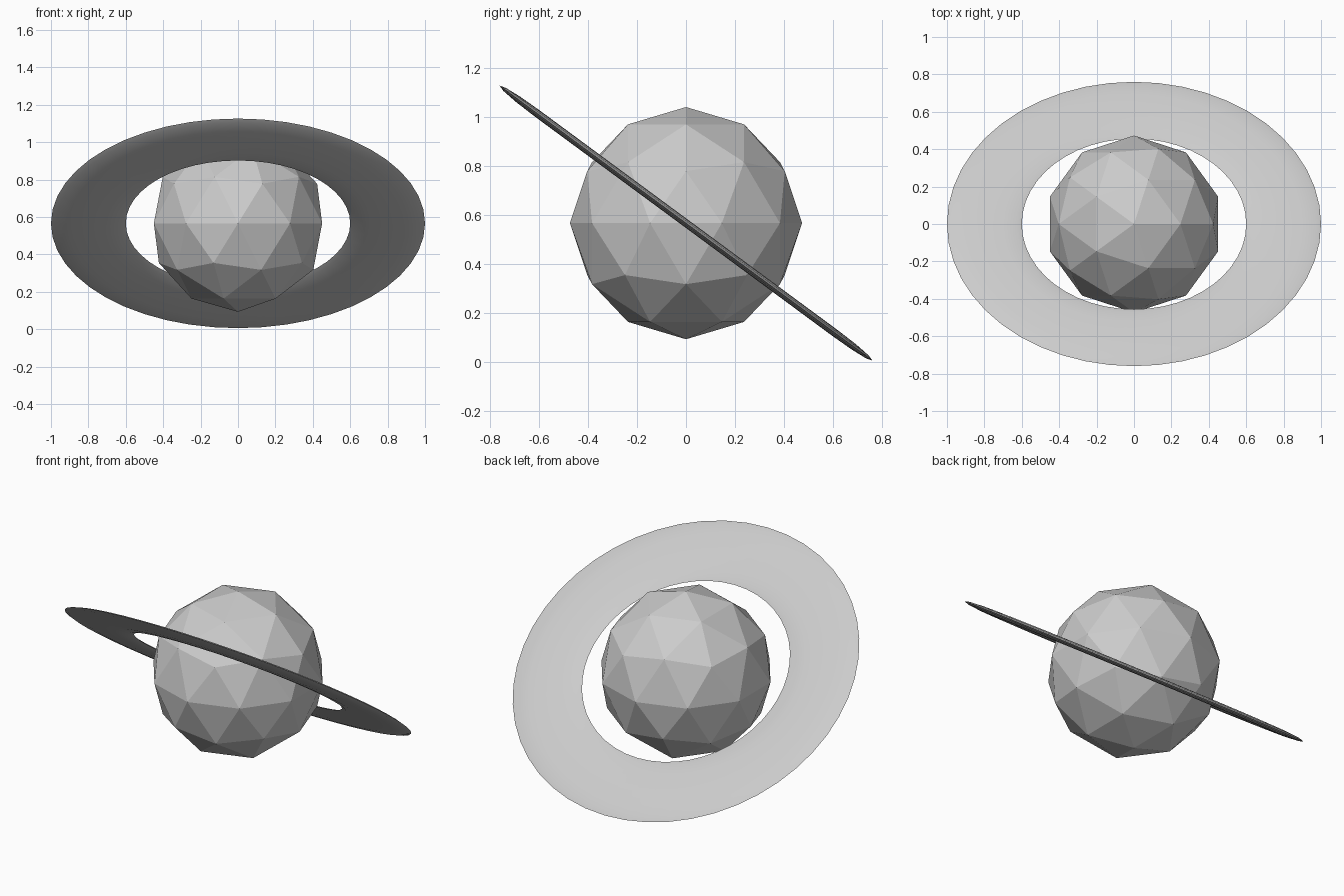
import bpy
from math import radians

if "Cube" in bpy.data.objects:
    bpy.data.objects.remove(bpy.data.objects["Cube"])

CENTRE = (0, 0, 0.566)

# Low-poly planet with flat facets
bpy.ops.mesh.primitive_ico_sphere_add(subdivisions=2, radius=0.473, location=CENTRE)
bpy.context.object.name = "planet"

# Flattened, tilted ring around it
bpy.ops.mesh.primitive_torus_add(major_segments=48, minor_segments=12,
                                 major_radius=0.8, minor_radius=0.2,
                                 location=CENTRE, rotation=(radians(-36.4), 0, 0))
ring = bpy.context.object
ring.name = "ring"
ring.scale = (1, 0.944, 0.08)
bpy.ops.object.transform_apply(location=False, rotation=False, scale=True)
bpy.ops.object.shade_smooth_by_angle(angle=radians(30))
